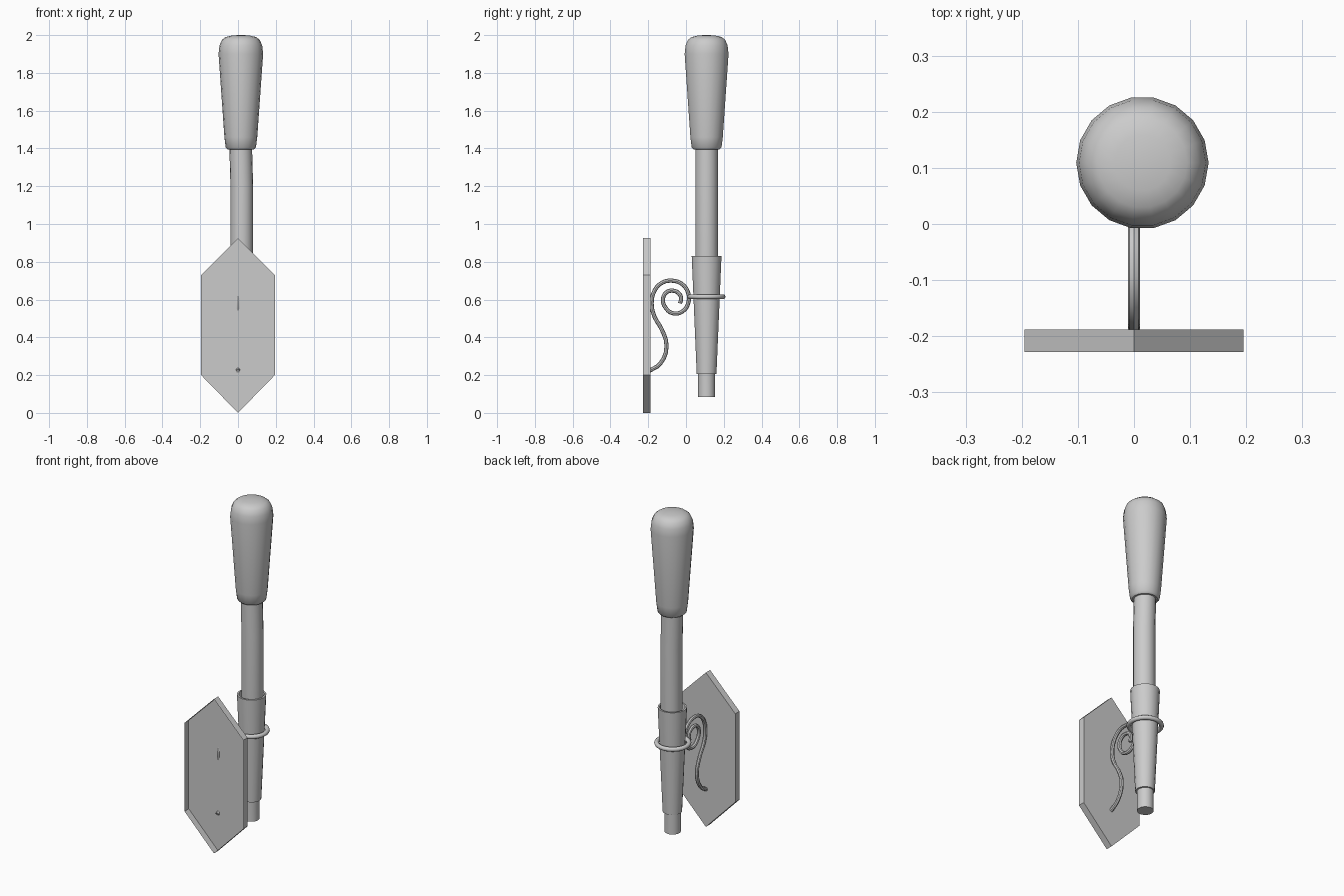
import bpy, bmesh, math
from math import cos, sin, tau

cube = bpy.data.objects.get("Cube")
if cube:
    bpy.data.objects.remove(cube, do_unlink=True)

GREY = bpy.data.materials.new("plain grey")
GREY.use_nodes = True
GREY.diffuse_color = (0.6, 0.6, 0.6, 1)
GREY.node_tree.nodes["Principled BSDF"].inputs["Base Color"].default_value = (0.6, 0.6, 0.6, 1)

SIDES = 18
TORCH_Y = 0.109


def finish(obj, smooth=True):
    obj.data.materials.clear()
    obj.data.materials.append(GREY)
    bpy.ops.object.select_all(action="DESELECT")
    obj.select_set(True)
    bpy.context.view_layer.objects.active = obj
    if smooth:
        bpy.ops.object.shade_smooth_by_angle(angle=math.radians(40))


def add_mesh(name, bm, smooth=True):
    mesh = bpy.data.meshes.new(name)
    bm.to_mesh(mesh)
    bm.free()
    obj = bpy.data.objects.new(name, mesh)
    bpy.context.collection.objects.link(obj)
    finish(obj, smooth)
    return obj


def lathe(name, rings):
    """Stack round rings given as (centre x, radius, z), closed at both ends."""
    bm = bmesh.new()
    loops = [[bm.verts.new((x + r * cos(tau * i / SIDES), TORCH_Y + r * sin(tau * i / SIDES), z))
              for i in range(SIDES)] for x, r, z in rings]
    for a, b in zip(loops, loops[1:]):
        for i in range(SIDES):
            j = (i + 1) % SIDES
            bm.faces.new((a[i], a[j], b[j], b[i]))
    bm.faces.new(loops[0][::-1])
    bm.faces.new(loops[-1])
    bmesh.ops.recalc_face_normals(bm, faces=bm.faces)
    return add_mesh(name, bm)


# Rounded, flaring torch head
head_profile = [(0.07, 1.395), (0.08, 1.405), (0.087, 1.46), (0.118, 1.9), (0.113, 1.945),
                (0.1, 1.975), (0.08, 1.99), (0.05, 1.997), (0.015, 2.0)]
lathe("torch_head", [(0.015, r, z) for r, z in head_profile])

# Slightly bent shaft, ending as a stub below the cup
lathe("torch_shaft", [(0.012, 0.045, 0.085), (0.012, 0.045, 0.25), (0.02, 0.06, 0.8),
                      (0.02, 0.06, 1.2), (0.014, 0.06, 1.42)])

# Tapered cup with an open lip
cup_profile = [(0.053, 0.205), (0.08, 0.83), (0.07, 0.83), (0.062, 0.77)]
lathe("holder_cup", [(0.014, r, z) for r, z in cup_profile])

# Ring that carries the cup
bpy.ops.mesh.primitive_torus_add(location=(0.012, TORCH_Y - 0.001, 0.615), major_radius=0.088,
                                 minor_radius=0.013, major_segments=32, minor_segments=10)
ring = bpy.context.object
ring.name = "holder_ring"
finish(ring)

# Six-sided wall plate: a shallow tray, open at the front
outline = [(0, 0), (0.195, 0.2), (0.195, 0.73), (0, 0.925), (-0.195, 0.73), (-0.195, 0.2)]
bm = bmesh.new()
front = [bm.verts.new((x, -0.228, z)) for x, z in outline]
back = [bm.verts.new((x, -0.188, z)) for x, z in outline]
bm.faces.new(back[::-1])
for i in range(6):
    j = (i + 1) % 6
    bm.faces.new((front[i], front[j], back[j], back[i]))
add_mesh("wall_plate", bm, smooth=False)

# Scrolled wire bracket between plate and ring, as (y, z) points
path = [(-0.196, 0.222), (-0.135, 0.262), (-0.103, 0.355), (-0.13, 0.445), (-0.167, 0.51),
        (-0.182, 0.58), (-0.165, 0.65), (-0.125, 0.69), (-0.075, 0.7), (-0.025, 0.685),
        (0.01, 0.64), (0.013, 0.585), (-0.015, 0.54), (-0.065, 0.526), (-0.107, 0.555),
        (-0.122, 0.6), (-0.105, 0.637), (-0.07, 0.647), (-0.037, 0.632), (-0.026, 0.605),
        (-0.032, 0.58)]
curve = bpy.data.curves.new("scroll_bracket", "CURVE")
curve.dimensions = "3D"
curve.resolution_u = 3
curve.bevel_depth = 0.011
curve.bevel_resolution = 2
curve.use_fill_caps = True
spline = curve.splines.new("BEZIER")
spline.bezier_points.add(len(path) - 1)
for point, (y, z) in zip(spline.bezier_points, path):
    point.co = (0, y, z)
    point.handle_left_type = point.handle_right_type = "AUTO"
scroll = bpy.data.objects.new("scroll_bracket", curve)
bpy.context.collection.objects.link(scroll)
bpy.ops.object.select_all(action="DESELECT")
scroll.select_set(True)
bpy.context.view_layer.objects.active = scroll
bpy.ops.object.convert(target="MESH")
finish(bpy.context.object)
